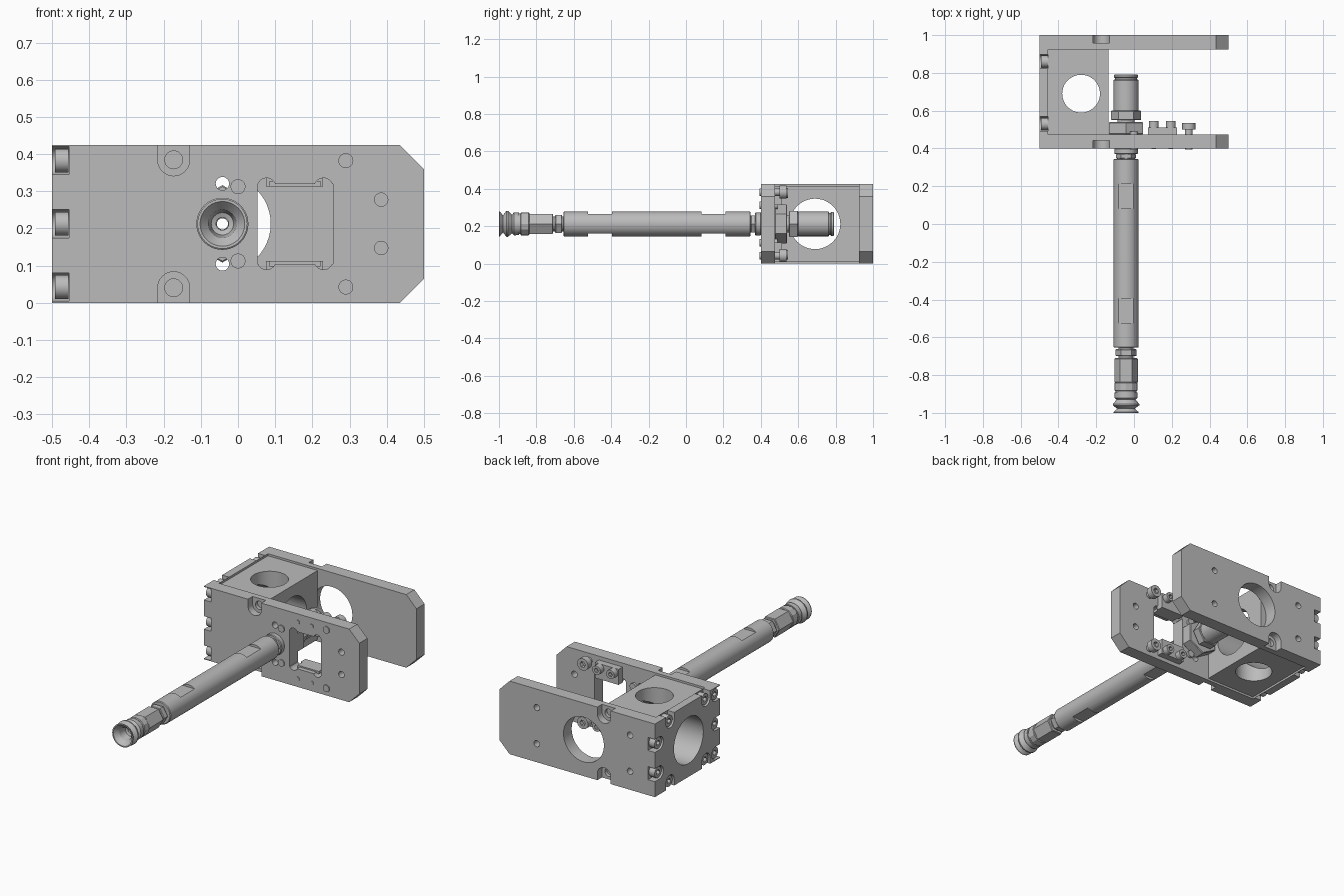
import bpy, bmesh
from math import sin, cos, pi, radians

if "Cube" in bpy.data.objects:
    bpy.data.objects.remove(bpy.data.objects["Cube"])

grey = bpy.data.materials.new("machined_grey")
grey.use_nodes = True
grey.diffuse_color = (0.5, 0.5, 0.5, 1)
grey.node_tree.nodes["Principled BSDF"].inputs["Base Color"].default_value = grey.diffuse_color

MID = 0.2125      # mid height of the frame
ROD_X = -0.042    # rod axis


def finish(name, bm):
    bmesh.ops.recalc_face_normals(bm, faces=bm.faces)
    mesh = bpy.data.meshes.new(name)
    bm.to_mesh(mesh)
    bm.free()
    mesh.materials.append(grey)
    ob = bpy.data.objects.new(name, mesh)
    bpy.context.collection.objects.link(ob)
    return ob


def prism(name, pts, axis, a, b):
    """Extrude a 2D outline along an axis from a to b."""
    place = {"x": lambda u, v: (a, u, v), "y": lambda u, v: (u, a, v), "z": lambda u, v: (u, v, a)}[axis]
    bm = bmesh.new()
    face = bm.faces.new([bm.verts.new(place(u, v)) for u, v in pts])
    out = bmesh.ops.extrude_face_region(bm, geom=[face])
    step = [b - a if axis == c else 0 for c in "xyz"]
    bmesh.ops.translate(bm, vec=step, verts=[v for v in out["geom"] if isinstance(v, bmesh.types.BMVert)])
    return finish(name, bm)


def ring(u, v, r, n=32, turn=0):
    return [(u + r * cos(turn + 2 * pi * i / n), v + r * sin(turn + 2 * pi * i / n)) for i in range(n)]


def rect(u0, u1, v0, v1):
    return [(u0, v0), (u1, v0), (u1, v1), (u0, v1)]


def slot(u, v, r, du, dv, reach=0.1):
    """Half round pocket that is open toward (du, dv)."""
    pts = [(u - du * r * sin(t) - dv * r * cos(t), v - dv * r * sin(t) + du * r * cos(t))
           for t in [pi * i / 16 for i in range(17)]]
    return pts + [(pts[-1][0] + du * reach, pts[-1][1] + dv * reach),
                  (pts[0][0] + du * reach, pts[0][1] + dv * reach)]


def cut(ob, pts, axis, a, b):
    cutter = prism("cutter", pts, axis, a, b)
    mod = ob.modifiers.new("cut", "BOOLEAN")
    mod.operation, mod.solver, mod.object = "DIFFERENCE", "EXACT", cutter
    bpy.context.view_layer.objects.active = ob
    bpy.ops.object.modifier_apply(modifier=mod.name)
    bpy.data.objects.remove(cutter)


def screw(name, axis, u, v, a, b, r):
    """Socket head with its socket at end b."""
    ob = prism(name, ring(u, v, r, 24), axis, a, b)
    cut(ob, ring(u, v, r * 0.5, 6), axis, b - (b - a) * 0.6, b + (b - a))
    return ob


def lathe(name, profile, steps=32, turn=0):
    """Turn a closed (radius, y) profile about the rod axis."""
    bm = bmesh.new()
    rows = [[bm.verts.new((ROD_X + r * cos(t), y, MID + r * sin(t))) for r, y in profile]
            for t in [turn + 2 * pi * i / steps for i in range(steps)]]
    n = len(profile)
    for i in range(steps):
        p, q = rows[i], rows[(i + 1) % steps]
        for j in range(n):
            k = (j + 1) % n
            bm.faces.new((p[j], p[k], q[k], q[j]))
    return finish(name, bm)


def tube(name, r, y0, y1, steps=32, turn=0, bevel=0.004):
    bore = 0.017
    return lathe(name, [(bore, y0), (r - bevel, y0), (r, y0 + bevel), (r, y1 - bevel),
                        (r - bevel, y1), (bore, y1)], steps, turn)


# U-shaped frame: two arms joined by a bored block
frame = prism("frame", [(-0.5, 0.4), (0.5, 0.4), (0.5, 0.475), (-0.135, 0.475),
                        (-0.135, 0.925), (0.5, 0.925), (0.5, 1), (-0.5, 1)], "z", 0, 2 * MID)
cut(frame, ring(-0.28, 0.69, 0.1, 48), "z", -0.1, 0.6)
cut(frame, ring(0.69, MID, 0.135, 48), "x", -0.6, -0.1)
cut(frame, ring(ROD_X, MID, 0.13, 48), "y", 0.925, 1.1)
cut(frame, ring(ROD_X, MID, 0.05), "y", 0.3, 0.476)

# Window with relieved corners
cut(frame, rect(0.052, 0.255, 0.105, 0.32), "y", 0.3, 0.5)
for x in (0.077, 0.23):
    for s in (-1, 1):
        cut(frame, ring(x, MID + s * 0.098, 0.025), "y", 0.3, 0.5)

for s in (-1, 1):
    edge = MID + s * MID
    # Chamfered arm tips and shallow recess on the block
    cut(frame, [(0.425, edge + s * 0.01), (0.51, edge + s * 0.01), (0.51, edge - s * 0.075)], "y", 0.3, 1.1)
    cut(frame, rect(-0.455, -0.1, 0.4751, 0.9249), "z", edge - s * 0.012, edge + s * 0.1)
    # Open counterbores on both arms
    for y0, y1, y2 in ((0.39, 0.442, 0.462), (1.01, 0.958, 0.938)):
        cut(frame, slot(-0.173, MID + s * 0.172, 0.043, 0, s), "y", y0, y1)
        cut(frame, ring(-0.173, MID + s * 0.172, 0.024), "y", y0, y2)
    # Plain holes
    cut(frame, ring(ROD_X, MID + s * 0.108, 0.018, 24), "y", 0.3, 0.476)
    cut(frame, ring(0.385, MID + s * 0.065, 0.018, 24), "y", 0.3, 0.476)
    for x in (0.26, -0.34):
        cut(frame, ring(x, MID + s * 0.105, 0.018, 24), "y", 0.93, 1.1)

# End face notches, each holding a socket screw
notches = [(0.44, MID + k * 0.17, -1, 0) for k in (-1, 0, 1)]
notches += [(0.96, MID + k * 0.085, 1, 0) for k in (-1, 1)]
notches += [(y, MID + s * 0.175, 0, s) for y in (0.53, 0.86) for s in (-1, 1)]
for y, z, dy, dz in notches:
    cut(frame, slot(y, z, 0.038, dy, dz), "x", -0.6, -0.455)
    screw("end_screw", "x", y, z, -0.456, -0.492, 0.032)

# Clamp brackets, their screws and pins behind the front arm
for s in (-1, 1):
    z = MID + s * 0.165
    low, high = sorted((MID + s * 0.1, MID + s * 0.19))
    prism("clamp_bracket", rect(0.075, 0.228, low, high), "y", 0.47, 0.512)
    low, high = sorted((MID + s * 0.1, MID + s * 0.115))
    prism("clamp_lip", rect(0.085, 0.222, low, high), "y", 0.425, 0.48)
    for x in (0.105, 0.195):
        prism("clamp_pin", ring(x, z, 0.012, 20), "y", 0.396, 0.52)
        screw("clamp_screw", "y", x, z, 0.511, 0.546, 0.026)
    prism("side_pin", ring(0.29, z + s * 0.005, 0.02, 24), "y", 0.394, 0.505)
    screw("side_screw", "y", 0.29, z + s * 0.005, 0.5, 0.536, 0.035)
    prism("locating_pin", ring(0, MID + s * 0.1, 0.02, 24), "y", 0.394, 0.49)

# Rod with wrench flats
rod = tube("rod", 0.066, -0.655, 0.345, 40)
for y0, y1 in ((-0.525, -0.395), (0.082, 0.212)):
    for s in (-1, 1):
        low, high = sorted((MID + s * 0.052, MID + s * 0.1))
        cut(rod, rect(-0.2, 0.2, y0, y1), "z", low, high)

# Mounting stud, nuts and rear sleeve
tube("stud", 0.045, 0.34, 0.56)
tube("front_hex", 0.052, 0.345, 0.372, 6)
tube("front_collar", 0.062, 0.37, 0.402)
tube("large_nut", 0.104, 0.474, 0.54, 6, pi / 2)
tube("rear_nut", 0.08, 0.55, 0.6, 6, 0)
tube("rear_sleeve", 0.066, 0.598, 0.765)
tube("rear_neck", 0.058, 0.76, 0.778, bevel=0.001)
tube("rear_cap", 0.064, 0.773, 0.792)

# Cup fitting at the front end
tube("lock_nut", 0.056, -0.7, -0.662, 6, 0)
tube("fitting_neck", 0.04, -0.72, -0.65)
tube("fitting_body", 0.062, -0.84, -0.71, 6, 0)
tube("fitting_collar", 0.061, -0.885, -0.838, 12)
tube("fitting_ring", 0.055, -0.9, -0.88)
lathe("bellows_cup", [(0.017, -0.89), (0.06, -0.892), (0.061, -0.92), (0.05, -0.93), (0.07, -0.953),
                      (0.07, -0.96), (0.046, -0.978), (0.067, -0.996), (0.067, -1), (0.06, -1),
                      (0.038, -0.975), (0.03, -0.93), (0.017, -0.925)], 40)

# Smooth the round faces and keep the edges crisp
for ob in bpy.context.collection.objects:
    if ob.type == "MESH" and grey.name in ob.data.materials:
        bpy.ops.object.select_all(action="DESELECT")
        ob.select_set(True)
        bpy.context.view_layer.objects.active = ob
        bpy.ops.object.shade_smooth_by_angle(angle=radians(28))
